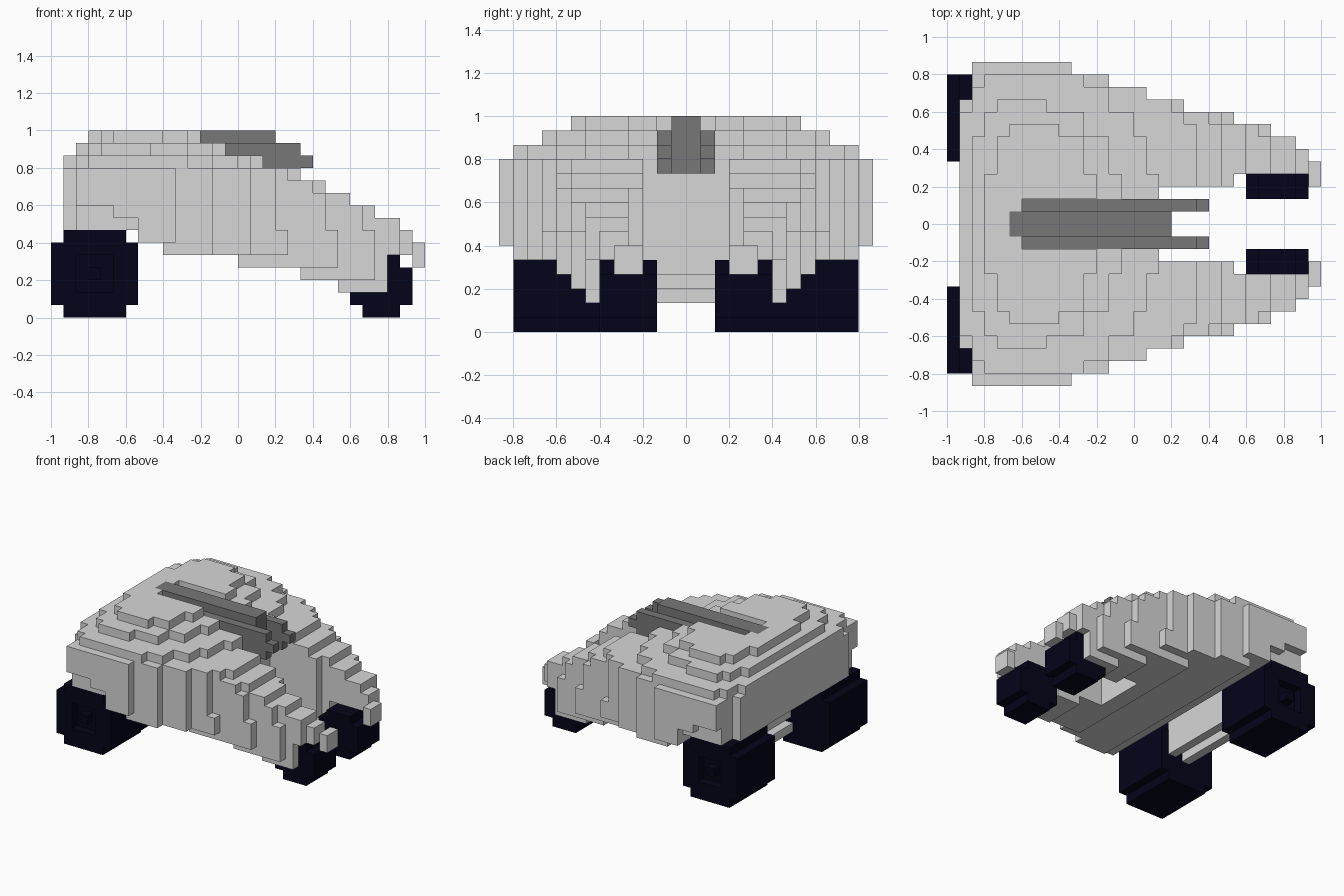
import bpy, bmesh
from mathutils import Vector

cube = bpy.data.objects.get("Cube")
if cube:
    bpy.data.objects.remove(cube, do_unlink=True)

U = 1 / 15  # edge of one block


def make_material(name, rgb):
    m = bpy.data.materials.new(name)
    m.use_nodes = True
    m.diffuse_color = (*rgb, 1)
    m.node_tree.nodes["Principled BSDF"].inputs["Base Color"].default_value = (*rgb, 1)
    return m


light_grey = make_material("light grey", (0.68, 0.68, 0.68))
dark_grey = make_material("dark grey", (0.185, 0.185, 0.185))
navy_black = make_material("navy black", (0.0012, 0.0012, 0.0100))


def cells(x0, x1, y0, y1, z0, z1):
    return {(i, j, k) for i in range(x0, x1) for j in range(y0, y1) for k in range(z0, z1)}


def mirrored(c):
    return {(i, -1 - j, k) for i, j, k in c}


def build(name, filled, mat):
    """Skin a set of unit blocks with its outer faces only, then merge flat areas."""
    bm = bmesh.new()
    verts = {}

    def vert(p):
        if p not in verts:
            verts[p] = bm.verts.new(Vector(p) * U)
        return verts[p]

    for c in filled:
        for axis in range(3):
            for side in (0, 1):
                n = list(c)
                n[axis] += 2 * side - 1
                if tuple(n) in filled:
                    continue
                loop = []
                for a, b in ((0, 0), (1, 0), (1, 1), (0, 1)):
                    p = list(c)
                    p[axis] += side
                    p[(axis + 1) % 3] += a
                    p[(axis + 2) % 3] += b
                    loop.append(vert(tuple(p)))
                bm.faces.new(loop if side else loop[::-1])
    bmesh.ops.dissolve_limit(bm, angle_limit=0.01, verts=bm.verts, edges=bm.edges)
    me = bpy.data.meshes.new(name)
    bm.to_mesh(me)
    bm.free()
    me.materials.append(mat)
    ob = bpy.data.objects.new(name, me)
    bpy.context.scene.collection.objects.link(ob)


# Plan outline: front end of each row, counted outward from the centre line
ROW_END = [2, 2, 2, 15, 15, 14, 13, 11, 8, 4, 1, -2, -5]
# Front limit of each layer of the sloping bonnet
LAYER_END = {11: 5, 10: 7, 9: 9, 8: 11, 7: 13, 6: 14}
# Stepped roof layers: (half width, rear, front)
ROOF = {
    12: [(12, -12, -4), (11, -13, -2), (9, -14, 0), (7, -14, 1), (4, -14, 2)],
    13: [(10, -11, -7), (9, -12, -4), (7, -13, -2), (4, -13, -1)],
    14: [(8, -10, -6), (7, -11, -4), (4, -12, -3)],
}


def underside(x, row):
    """Height of the belly at one block column."""
    if x < -8:  # rear wheel arch
        if row == 12:
            return 9 if x < -10 else 8
        return 7
    if x >= 14:
        return 4
    if x >= 12 or (x >= 9 and row < 6):  # front wheel arch
        return 5
    z = next(h for end, h in ((-6, 6), (0, 5), (5, 4), (8, 3), (12, 2)) if x < end)
    lift = {7: 3, 8: 4, 12: 6}.get(row, 5 if row > 8 else 0)
    return max(z, lift)


def front_end(row, z):
    """Front limit of one row in one layer, rounded off towards the top and sides."""
    taper = 1 if z >= 7 and 7 <= row <= 9 else 0
    return min(ROW_END[row] - taper, LAYER_END.get(z, 15) - max(0, row - 7))


def in_body(x, row, z):
    if z >= 12:
        return any(row < w and a <= x < b for w, a, b in ROOF[z])
    if x < (-14 if row < 10 else -13):
        return False
    if 8 <= x < 14 and row == 3:  # gap inside the front wheels
        return False
    return underside(x, row) <= z and x < front_end(row, z)


# Roof trim: raised centre strip and two rails stepping down to the front
strip = cells(-10, 3, -1, 1, 14, 15) | cells(2, 3, -1, 1, 11, 14)
rail = cells(-9, 5, 1, 2, 13, 14) | cells(1, 6, 1, 2, 12, 13) | cells(2, 5, 1, 2, 11, 12)
rails = rail | mirrored(rail)
rail_slot = cells(-9, 3, -2, 2, 14, 15)

# Body shell; its nose tips stop at layer six
half = {(x, r, z) for x in range(-14, 15) for r in range(13) for z in range(2, 15)
        if in_body(x, r, z)}
body = (half | mirrored(half)) - strip - rails - rail_slot
build("body_shell", body, light_grey)
build("roof_centre_strip", strip, dark_grey)
build("roof_rails", rails, dark_grey)

# Recessed panel and low bar between the back wheels
build("rear_panel", cells(-10, -9, -5, 5, 3, 7), light_grey)
build("rear_bar", cells(-11, -10, -4, 4, 2, 3), light_grey)


def wheel(x0, size, y0, y1):
    """Square wheel with its four corner blocks removed."""
    last = size - 1
    return {(x, y, z) for x, y, z in cells(x0, x0 + size, y0, y1, 0, size)
            if not (x - x0 in (0, last) and z in (0, last))}


# Wheels, the rear pair with a recessed hub
front_wheel = wheel(9, 5, 2, 6)
rear_wheel = wheel(-15, 7, 5, 12)
rear_wheel -= cells(-13, -10, 11, 12, 2, 5) - cells(-12, -11, 11, 12, 3, 4)
for name, c in (("front_wheel", front_wheel), ("rear_wheel", rear_wheel)):
    build(name + "_left_side", mirrored(c), navy_black)
    build(name + "_right_side", c, navy_black)
